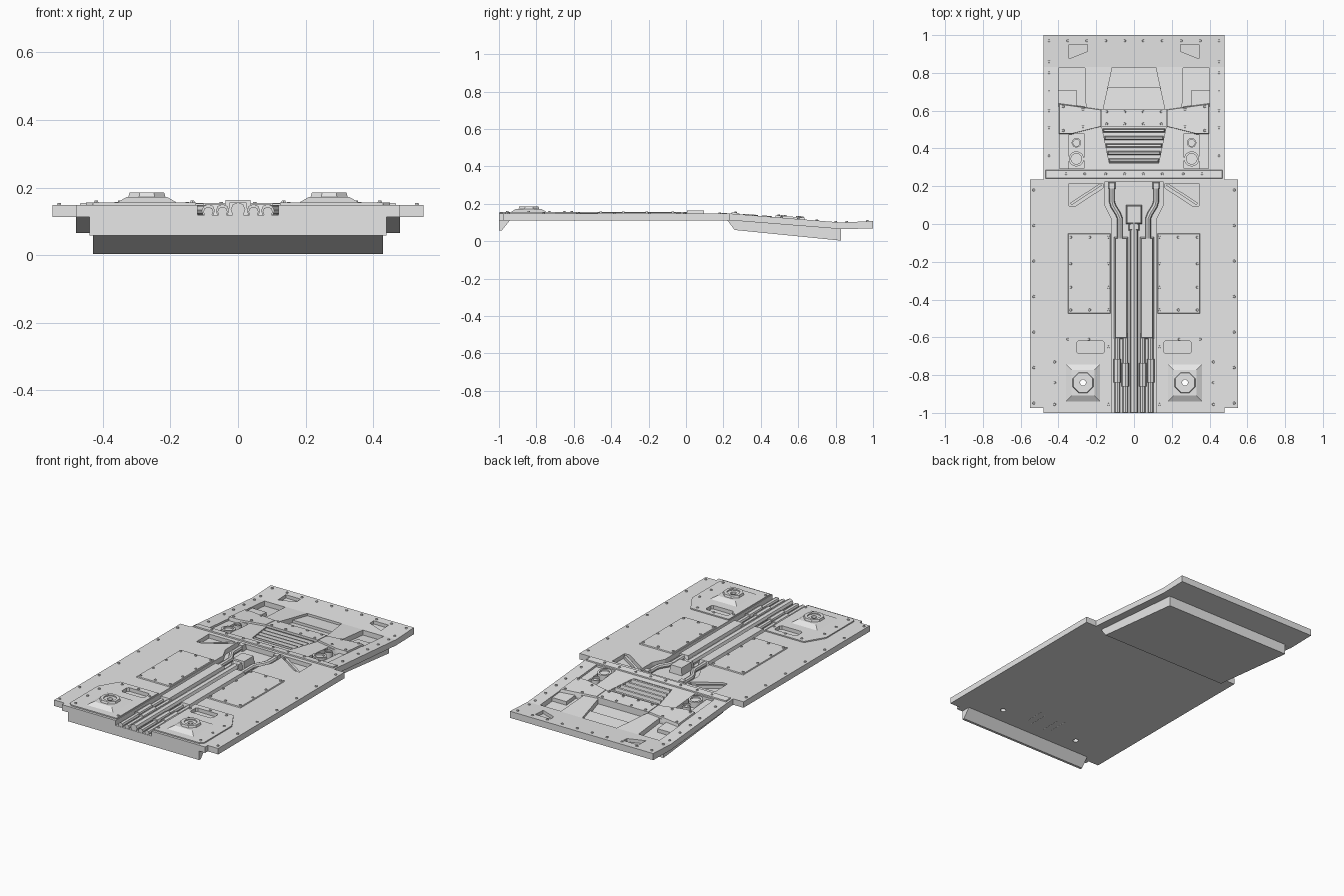
import bpy, bmesh
from math import cos, sin, tau

cube = bpy.data.objects.get("Cube")
if cube:
    bpy.data.objects.remove(cube)

grey = bpy.data.materials.new("plain grey")
grey.use_nodes = True
grey.diffuse_color = (0.8, 0.8, 0.8, 1)
grey.node_tree.nodes["Principled BSDF"].inputs["Base Color"].default_value = (0.8, 0.8, 0.8, 1)

TOP, BOTTOM, FLOOR = 0.148, 0.112, 0.118


def deck(y):
    """Height of the top surface along the length."""
    if y <= 0.235:
        return TOP
    if y <= 0.83:
        return TOP - 0.048 * (y - 0.235) / 0.595
    return 0.1 + 0.008 * (y - 0.83) / 0.17


def above(h):
    return lambda y: deck(y) + h


def finish(name, bm):
    bmesh.ops.recalc_face_normals(bm, faces=bm.faces)
    mesh = bpy.data.meshes.new(name)
    bm.to_mesh(mesh)
    bm.free()
    mesh.materials.append(grey)
    obj = bpy.data.objects.new(name, mesh)
    bpy.context.collection.objects.link(obj)
    return obj


def prism(name, pts, low, high, inset=0.0):
    """Upright prism from a plan outline; heights are functions of y."""
    bm = bmesh.new()
    cx = sum(p[0] for p in pts) / len(pts)
    cy = sum(p[1] for p in pts) / len(pts)
    rx = max(abs(p[0] - cx) for p in pts)
    ry = max(abs(p[1] - cy) for p in pts)
    a = [bm.verts.new((x, y, low(y))) for x, y in pts]
    b = [bm.verts.new((x + (cx - x) * inset / rx, y + (cy - y) * inset / ry, high(y))) for x, y in pts]
    bm.faces.new(a)
    bm.faces.new(b)
    for i in range(len(pts)):
        j = (i + 1) % len(pts)
        bm.faces.new((a[i], a[j], b[j], b[i]))
    return finish(name, bm)


def rect(x0, x1, y0, y1):
    return [(x0, y0), (x1, y0), (x1, y1), (x0, y1)]


def flip(pts, s):
    return [(x * s, y) for x, y in pts]


def mirrored(half):
    return half + [(-x, y) for x, y in reversed(half)]


def circle(x, y, r, n):
    return [(x + r * cos(tau * (i + 0.5) / n), y + r * sin(tau * (i + 0.5) / n)) for i in range(n)]


def profile(name, pts, half):
    """Side outline (y, z) extruded across the width."""
    bm = bmesh.new()
    a, b = [[bm.verts.new((s * half, y, z)) for y, z in pts] for s in (-1, 1)]
    bm.faces.new(a)
    bm.faces.new(b)
    for i in range(len(pts)):
        j = (i + 1) % len(pts)
        bm.faces.new((a[i], a[j], b[j], b[i]))
    return finish(name, bm)


def cut(obj, pts, low, high=above(0.1)):
    cutter = prism("cutter", pts, low, high)
    mod = obj.modifiers.new("cut", "BOOLEAN")
    mod.operation, mod.solver, mod.object = "DIFFERENCE", "EXACT", cutter
    bpy.context.view_layer.objects.active = obj
    bpy.ops.object.modifier_apply(modifier=mod.name)
    bpy.data.objects.remove(cutter)


def smooth(obj):
    bpy.ops.object.select_all(action="DESELECT")
    obj.select_set(True)
    bpy.context.view_layer.objects.active = obj
    bpy.ops.object.shade_smooth_by_angle()


def pipe(name, pts, r):
    data = bpy.data.curves.new(name, "CURVE")
    data.dimensions, data.bevel_depth, data.bevel_resolution = "3D", r, 2
    data.use_fill_caps = True
    line = data.splines.new("POLY")
    line.points.add(len(pts) - 1)
    for p, q in zip(line.points, pts):
        p.co = (*q, 1)
    data.materials.append(grey)
    obj = bpy.data.objects.new(name, data)
    bpy.context.collection.objects.link(obj)
    bpy.ops.object.select_all(action="DESELECT")
    obj.select_set(True)
    bpy.context.view_layer.objects.active = obj
    bpy.ops.object.convert(target="MESH")
    smooth(bpy.context.object)


# Main slab with front lip
floor = lambda y: FLOOR
slab = prism("main_slab", mirrored([(0.48, -1), (0.48, -0.975), (0.55, -0.975), (0.55, 0.235)]),
             lambda y: BOTTOM, lambda y: TOP)
cut(slab, mirrored([(0.12, -1.1), (0.12, 0.03), (0.155, 0.1), (0.155, 0.222)]), floor)
profile("front_lip", [(-1, 0.113), (-1, 0.058), (-0.985, 0.058), (-0.94, 0.113)], 0.44)

# Rear sloping panel and the box under it
rear = profile("rear_panel", [(0.235, BOTTOM), (0.235, TOP), (0.83, 0.1), (1, 0.108), (1, 0.068), (0.83, 0.065)], 0.48)
profile("under_box", [(0.22, 0.113), (0.26, 0.06), (0.83, 0.003), (0.83, 0.066), (0.235, 0.113)], 0.43)

# Recesses in the rear panel
cut(rear, mirrored([(0.13, 0.32), (0.17, 0.515)]), above(-0.028))
cut(rear, mirrored([(0.165, 0.6), (0.138, 0.72)]), above(-0.03))
cut(rear, mirrored([(0.14, 0.715), (0.115, 0.828)]), above(-0.014))

rivets = []
for s in (-1, 1):
    # Recesses on each side
    cut(slab, flip([(0.165, 0.215), (0.345, 0.215), (0.345, 0.095), (0.31, 0.095), (0.165, 0.19)], s), above(-0.025))
    cut(slab, circle(s * 0.27, -0.84, 0.016, 12), lambda y: 0.05)
    cut(rear, flip(rect(0.265, 0.395, 0.295, 0.48), s), above(-0.03))
    cut(rear, flip([(0.255, 0.62), (0.4, 0.62), (0.4, 0.825), (0.26, 0.825)], s), above(-0.03))
    cut(rear, flip([(0.245, 0.915), (0.345, 0.875), (0.345, 0.95), (0.245, 0.95)], s), above(-0.02))
    prism("corner_brace", flip([(0.17, 0.205), (0.18, 0.215), (0.34, 0.11), (0.33, 0.1)], s), above(-0.026), above(-0.006))

    # Raised access panel and front plate with slot
    prism("access_panel", flip(rect(0.124, 0.35, -0.475, -0.05), s), above(-0.002), above(0.006), 0.003)
    plate = prism("front_plate", flip([(0.124, -0.985), (0.43, -0.985), (0.45, -0.965), (0.45, -0.7),
                  (0.38, -0.585), (0.124, -0.585)], s), above(-0.002), above(0.007))
    slot = [(0.155, -0.675), (0.165, -0.685), (0.295, -0.685), (0.305, -0.675),
            (0.305, -0.63), (0.295, -0.62), (0.165, -0.62), (0.155, -0.63)]
    for part in (plate, slab):
        cut(part, flip(slot, s), above(-0.015))
    cut(plate, circle(s * 0.27, -0.84, 0.016, 12), above(-0.1))

    # Pyramid mount with bored octagonal boss
    x = s * 0.27
    base = prism("mount_base", rect(x - 0.093, x + 0.093, -0.942, -0.74), above(0.005), above(0.024), 0.033)
    boss = prism("mount_boss", circle(x, -0.84, 0.06, 8), above(0.022), above(0.037), 0.004)
    cut(boss, circle(x, -0.84, 0.036, 12), above(0.03))
    for part in (base, boss):
        cut(part, circle(x, -0.84, 0.016, 12), above(-0.1))

    # Channel covers, pipes and sleeves
    prism("pipe_cover", flip(rect(0.032, 0.105, -0.61, -0.07), s), floor, lambda y: 0.15, 0.008)
    pipe("bent_pipe", [(s * a, b, 0.134) for a, b in
         [(0.075, -0.1), (0.075, 0.03), (0.085, 0.055), (0.11, 0.095), (0.117, 0.12), (0.117, 0.2)]], 0.015)
    prism("pipe_connector", flip(rect(0.098, 0.136, 0.185, 0.222), s), floor, above(0.004), 0.004)
    for a, y0 in ((0.046, -0.86), (0.088, -0.84)):
        pipe("front_pipe", [(s * a, -0.998, 0.128), (s * a, -0.58, 0.128)], 0.015)
        pipe("pipe_sleeve", [(s * a, y0, 0.131), (s * a, y0 + 0.125, 0.131)], 0.02)

    # Twin round fittings in the rear wells, and well block
    for y, r in ((0.345, 0.04), (0.43, 0.025)):
        fitting = prism("round_fitting", circle(s * 0.305, y, r, 20), above(-0.031), above(0.004))
        cut(fitting, circle(s * 0.305, y, r * 0.7, 20), above(-0.005))
        smooth(fitting)
    prism("well_ledge", flip(rect(0.345, 0.396, 0.294, 0.476), s), above(-0.031), above(-0.012))
    prism("well_block", flip(rect(0.305, 0.401, 0.615, 0.71), s), above(-0.031), above(-0.008))

    # Outer parts of the raised band
    prism("band_wing", flip([(0.17, 0.515), (0.33, 0.475), (0.4, 0.475), (0.4, 0.64), (0.17, 0.608)], s),
          above(-0.015), above(0.01), 0.006)

    # Rivet positions per side
    rivets += [(s * 0.53, 0.18 - 0.188 * i, 0) for i in range(7)]
    rivets += [(s * 0.45, y, 0) for y in (0.265, 0.36, 0.51, 0.6, 0.7, 0.8, 0.86)]
    rivets += [(s * (0.05 + 0.1 * i), 0.97, 0) for i in range(5)]
    rivets += [(s * a, 0.265, 0.006) for a in (0.05, 0.15, 0.26, 0.36)]
    rivets += [(s * a, y, 0.006) for a in (0.135, 0.335) for y in (-0.07, -0.21, -0.335, -0.455)]
    rivets += [(s * 0.235, y, 0.006) for y in (-0.07, -0.455)]
    rivets += [(s * a, y, 0.007) for a, y in ((0.35, -0.61), (0.24, -0.61), (0.135, -0.65), (0.42, -0.73),
               (0.42, -0.84), (0.42, -0.955), (0.135, -0.955))]
    rivets += [(s * a, y, 0.01) for a in (0.05, 0.145) for y in (0.53, 0.594)]
    rivets += [(s * a, y, 0.01) for a, y in ((0.27, 0.515), (0.27, 0.607), (0.375, 0.495), (0.375, 0.622))]

# Centre pipe, junction box and cross strip
pipe("centre_pipe", [(0, -0.998, 0.134), (0, 0.03, 0.134)], 0.022)
prism("centre_collar", rect(-0.03, 0.03, -0.035, 0.005), floor, lambda y: 0.155, 0.005)
prism("junction_box", rect(-0.042, 0.042, 0, 0.1), floor, lambda y: 0.163, 0.005)
prism("cross_strip", rect(-0.47, 0.47, 0.24, 0.287), above(-0.01), above(0.007), 0.003)
prism("band_centre", rect(-0.172, 0.172, 0.515, 0.608), above(-0.03), above(0.01))

# Grille louvres following the tapering opening
for i in range(5):
    y = 0.335 + 0.04 * i
    w = 0.13 + 0.2 * (y - 0.32)
    prism("grille_louvre", mirrored([(w, y - 0.011), (w, y + 0.011)]), above(-0.03), above(0.004), 0.006)

# All rivets in one mesh
bm = bmesh.new()
for x, y, h in rivets:
    ring = circle(x, y, 0.008, 6)
    a = [bm.verts.new((*p, deck(y) + h - 0.002)) for p in ring]
    b = [bm.verts.new((x + (u - x) * 0.75, y + (v - y) * 0.75, deck(y) + h + 0.006)) for u, v in ring]
    bm.faces.new(b)
    for i in range(6):
        j = (i + 1) % 6
        bm.faces.new((a[i], a[j], b[j], b[i]))
finish("rivets", bm)
